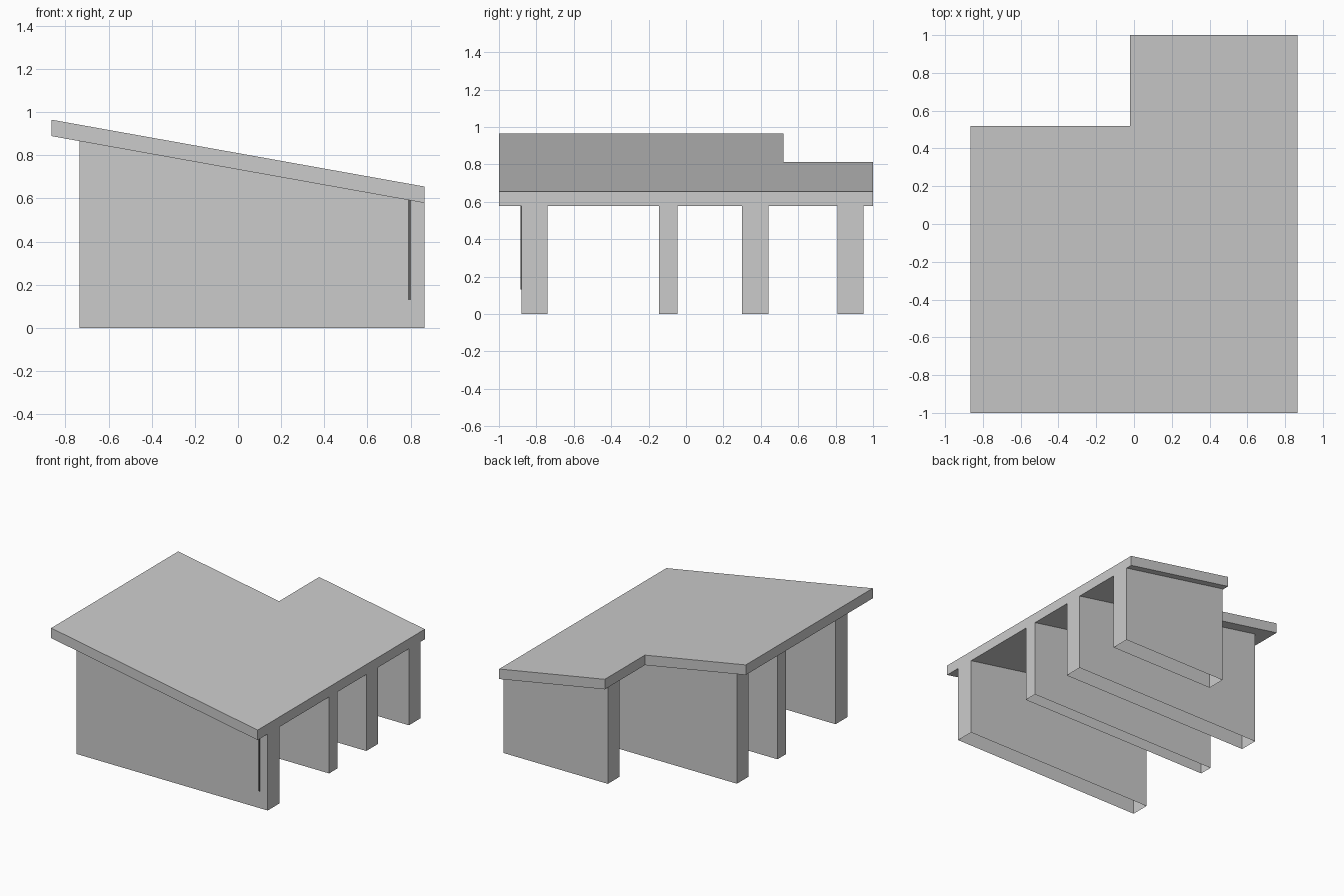
import bpy, bmesh

if "Cube" in bpy.data.objects:
    bpy.data.objects.remove(bpy.data.objects["Cube"])

SLOPE = (0.655 - 0.965) / 1.73
THICK = 0.076


def roof_top(x):
    return 0.965 + SLOPE * (x + 0.865)


def under(x):
    return roof_top(x) - THICK


def prism(name, outline, low, high, caps=True):
    """Extrude an xy outline (counter-clockwise) between two height functions."""
    bm = bmesh.new()
    a = [bm.verts.new((x, y, low(x))) for x, y in outline]
    b = [bm.verts.new((x, y, high(x))) for x, y in outline]
    n = len(outline)
    for i in range(n):
        j = (i + 1) % n
        bm.faces.new((a[i], a[j], b[j], b[i]))
    if caps:
        bm.faces.new(a[::-1])
        bm.faces.new(b)
    mesh = bpy.data.meshes.new(name)
    bm.to_mesh(mesh)
    bm.free()
    ob = bpy.data.objects.new(name, mesh)
    bpy.context.collection.objects.link(ob)
    return ob


def rect(x0, x1, y0, y1):
    return [(x0, y0), (x1, y0), (x1, y1), (x0, y1)]


# Sloping L-shaped roof slab
prism("roof", [(-0.865, -1), (0.865, -1), (0.865, 1), (-0.02, 1),
               (-0.02, 0.52), (-0.865, 0.52)], under, roof_top)

# Parallel walls: hollow shells, open underneath, closed above by the roof
walls = {
    "front_wall": (-0.735, -0.88, -0.74),
    "middle_wall": (-0.735, -0.145, -0.045),
    "inner_wall": (-0.735, 0.30, 0.44),
    "back_wall": (-0.01, 0.81, 0.95),
}
for name, (x0, y0, y1) in walls.items():
    prism(name, rect(x0, 0.865, y0, y1), lambda x: 0.0, under, caps=False)

# Thin dark strip on the front wall
strip = prism("wall_strip", rect(0.789, 0.801, -0.886, -0.879),
              lambda x: 0.13, under)
mat = bpy.data.materials.new("dark_strip")
mat.diffuse_color = (0.12, 0.12, 0.12, 1)
mat.use_nodes = True
mat.node_tree.nodes["Principled BSDF"].inputs["Base Color"].default_value = mat.diffuse_color
strip.data.materials.append(mat)
